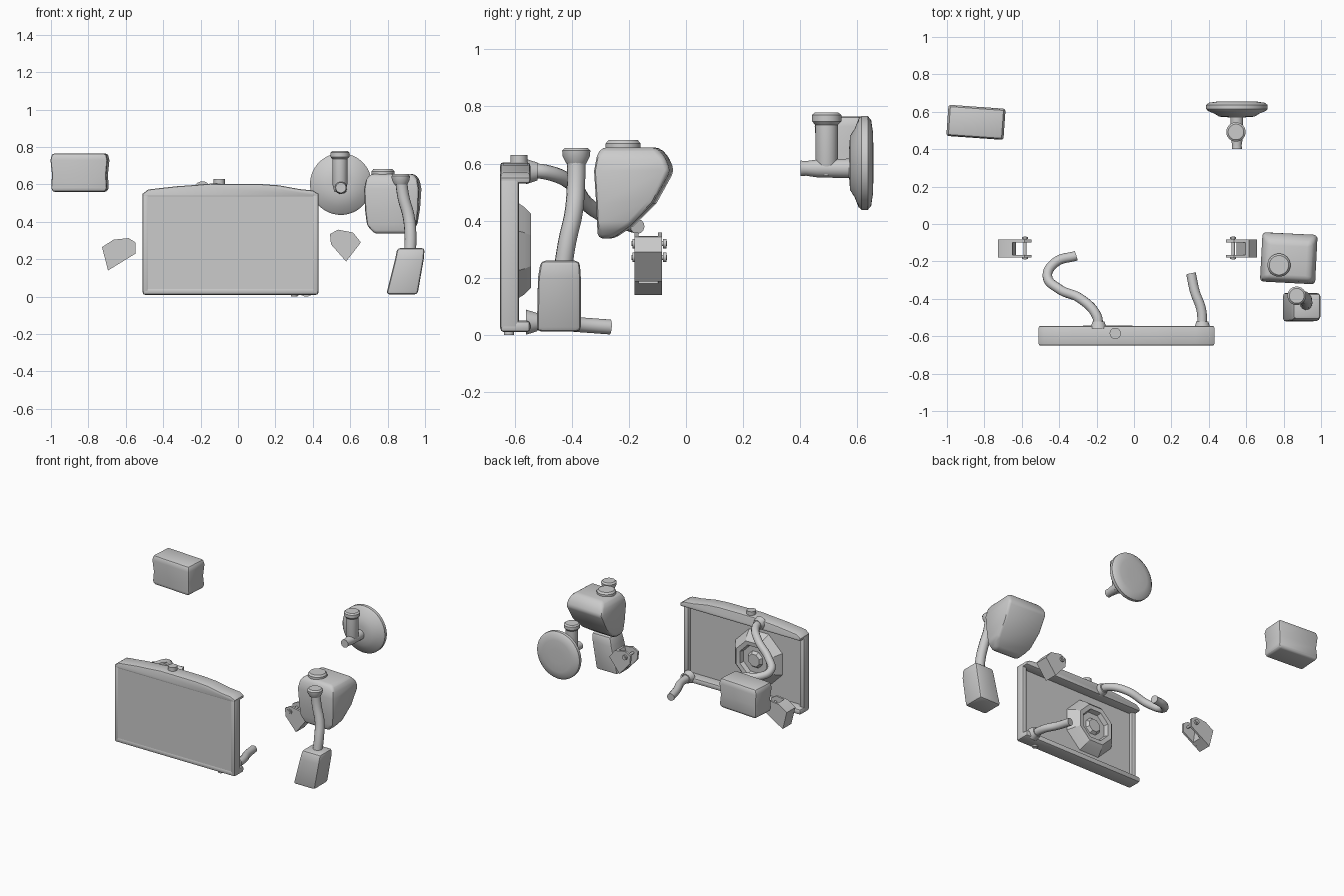
import bpy, bmesh, math
from mathutils import Vector, Matrix


def finish(bm, name, bevel=0, segs=2, angle=35, bevel_min=25):
    bmesh.ops.recalc_face_normals(bm, faces=bm.faces)
    if bevel:
        edges = [e for e in bm.edges if e.calc_face_angle(0) > math.radians(bevel_min)]
        bmesh.ops.bevel(bm, geom=edges, offset=bevel, segments=segs, profile=0.5, affect='EDGES')
    me = bpy.data.meshes.new(name)
    bm.to_mesh(me)
    bm.free()
    ob = bpy.data.objects.new(name, me)
    bpy.context.collection.objects.link(ob)
    bpy.ops.object.select_all(action='DESELECT')
    ob.select_set(True)
    bpy.context.view_layer.objects.active = ob
    bpy.ops.object.shade_smooth_by_angle(angle=math.radians(angle))
    return ob


def skin(name, rings, bevel=0, **kw):
    """Closed skin over a list of equal-length point rings."""
    bm = bmesh.new()
    vs = [[bm.verts.new(p) for p in r] for r in rings]
    n = len(vs[0])
    for a, b in zip(vs, vs[1:]):
        for i in range(n):
            j = (i + 1) % n
            bm.faces.new((a[i], a[j], b[j], b[i]))
    bm.faces.new(vs[0])
    bm.faces.new(vs[-1])
    return finish(bm, name, bevel, **kw)


def prism(name, pts, y0, y1, bevel=0, **kw):
    """(x, z) profile extruded along y."""
    return skin(name, [[(x, y, z) for x, z in pts] for y in (y0, y1)], bevel, **kw)


def loft(name, rings, bevel=0, turn=0, **kw):
    """Stack of rectangles (z, x0, x1, y0, y1), turned about its own centre."""
    cx = (rings[0][1] + rings[0][2]) / 2
    cy = (rings[0][3] + rings[0][4]) / 2
    c = Vector((cx, cy, 0))
    rot = Matrix.Rotation(math.radians(turn), 3, 'Z')
    pts = [[c + rot @ (Vector(p) - c) for p in
            ((a, e, z), (b, e, z), (b, f, z), (a, f, z))] for z, a, b, e, f in rings]
    return skin(name, pts, bevel, **kw)


def lathe(name, prof, loc, axis='Z', n=32, **kw):
    """(radius, height) profile turned about an axis through loc."""
    rings = []
    for r, h in prof:
        ring = []
        for i in range(n):
            t = 2 * math.pi * (i + 0.5) / n
            c, s = r * math.cos(t), r * math.sin(t)
            ring.append(Vector(loc) + Vector((c, s, h) if axis == 'Z' else (c, h, s)))
        rings.append(ring)
    return skin(name, rings, **kw)


def tube(name, pts, r):
    cu = bpy.data.curves.new(name, 'CURVE')
    cu.dimensions = '3D'
    cu.bevel_depth = r
    cu.bevel_resolution = 4
    cu.use_fill_caps = True
    sp = cu.splines.new('BEZIER')
    sp.resolution_u = 8
    sp.bezier_points.add(len(pts) - 1)
    for b, p in zip(sp.bezier_points, pts):
        b.co = p
        b.handle_left_type = b.handle_right_type = 'AUTO'
    sp.use_smooth = True
    ob = bpy.data.objects.new(name, cu)
    bpy.context.collection.objects.link(ob)
    return ob


# Radiator: thin core, side posts, deeper tanks at top and bottom
loft("radiator_core", [(0.03, -0.49, 0.41, -0.648, -0.612), (0.56, -0.49, 0.41, -0.648, -0.612)])
for side, x in (("left", -0.51), ("right", 0.395)):
    loft("radiator_post_" + side, [(0.02, x, x + 0.035, -0.65, -0.585),
                                   (0.55, x, x + 0.035, -0.65, -0.585)], 0.01)
prism("radiator_top_tank", [(-0.51, 0.53), (-0.51, 0.55), (-0.48, 0.573), (-0.33, 0.59), (-0.23, 0.597),
                            (-0.15, 0.604), (0.12, 0.602), (0.22, 0.595), (0.33, 0.575), (0.40, 0.568),
                            (0.43, 0.55), (0.43, 0.53)], -0.65, -0.545, 0.01, bevel_min=60)
loft("radiator_bottom_tank", [(0.01, -0.51, 0.43, -0.65, -0.545), (0.05, -0.51, 0.43, -0.65, -0.545)], 0.013)
lathe("radiator_cap", [(0.03, 0.59), (0.03, 0.63)], (-0.10, -0.585, 0))
lathe("drain_peg", [(0.018, 0), (0.018, 0.02)], (0.30, -0.62, 0), n=12)

# Octagonal fan shroud on the back of the core
lathe("fan_shroud", [(0.20, -0.615), (0.165, -0.565), (0.14, -0.542), (0.11, -0.545), (0.10, -0.575),
                     (0.06, -0.575), (0.045, -0.555)], (-0.14, 0, 0.295), 'Y', n=8, angle=20)

# Hoses with collars
tube("upper_hose", [(-0.19, -0.555, 0.575), (-0.20, -0.49, 0.57), (-0.285, -0.40, 0.53), (-0.40, -0.348, 0.46),
                    (-0.463, -0.28, 0.415), (-0.42, -0.205, 0.39), (-0.31, -0.17, 0.38)], 0.026)
tube("lower_hose", [(0.365, -0.555, 0.045), (0.36, -0.46, 0.042), (0.325, -0.36, 0.035), (0.305, -0.265, 0.028)], 0.026)
for name, x, z in (("upper_collar", -0.19, 0.572), ("lower_collar", 0.365, 0.045)):
    lathe(name, [(0.045, -0.56), (0.032, -0.52)], (x, 0, z), 'Y', n=16)

# Battery: slightly waisted box with an overhanging lid
loft("battery", [(0.56, -0.985, -0.705, 0.465, 0.62), (0.58, -0.995, -0.695, 0.463, 0.627),
                 (0.65, -0.99, -0.70, 0.466, 0.622), (0.73, -0.998, -0.692, 0.46, 0.627),
                 (0.765, -0.99, -0.70, 0.465, 0.62)], 0.012, turn=-4)

# Brake booster drum, master cylinder and fluid reservoir
lathe("brake_booster", [(0.05, 0.656), (0.11, 0.654), (0.15, 0.648), (0.165, 0.636), (0.165, 0.615),
                        (0.155, 0.604), (0.12, 0.59), (0.095, 0.574), (0.04, 0.57)],
      (0.55, 0, 0.602), 'Y', n=40)
lathe("master_cylinder", [(0.035, 0.58), (0.032, 0.46), (0.026, 0.42), (0.028, 0.40)],
      (0.55, 0, 0.583), 'Y', n=16)
lathe("fluid_reservoir", [(0.03, 0.56), (0.04, 0.60), (0.04, 0.735), (0.052, 0.748), (0.052, 0.77), (0.042, 0.778)],
      (0.545, 0.492, 0), n=20)

# Coolant tank with undercut rear and filler cap
loft("coolant_tank", [(0.337, 0.73, 0.92, -0.305, -0.255), (0.38, 0.69, 0.955, -0.305, -0.19),
                      (0.46, 0.68, 0.965, -0.308, -0.11), (0.575, 0.675, 0.97, -0.315, -0.047),
                      (0.63, 0.685, 0.96, -0.305, -0.07), (0.657, 0.71, 0.935, -0.29, -0.10)],
     0.018, turn=-3, angle=40)
lathe("coolant_cap", [(0.062, 0.64), (0.062, 0.67), (0.052, 0.682)], (0.775, -0.22, 0), n=20)

# Washer bottle: slanted tank, bent filler neck, cap
loft("washer_bottle", [(0.012, 0.793, 0.96, -0.522, -0.368), (0.20, 0.84, 0.993, -0.518, -0.368),
                       (0.26, 0.852, 0.998, -0.508, -0.372)], 0.016)
tube("washer_neck", [(0.92, -0.43, 0.24), (0.922, -0.415, 0.33), (0.912, -0.393, 0.43),
                     (0.885, -0.385, 0.53), (0.87, -0.384, 0.635)], 0.032)
lathe("washer_cap", [(0.035, 0.60), (0.048, 0.625), (0.05, 0.645), (0.04, 0.655)], (0.87, -0.384, 0), n=20)


# Hinge brackets: two cheek plates, a solid outer wedge and cross pins
def bracket(side, plate, wedge, pin):
    for tag, y in (("front", -0.18), ("rear", -0.098)):
        prism(f"bracket_plate_{tag}_{side}", plate, y, y + 0.014)
    prism("bracket_wedge_" + side, wedge, -0.17, -0.09)
    px, pz = pin
    lathe("bracket_pin_" + side, [(0.009, -0.19), (0.009, -0.066)], (px, 0, pz), 'Y', n=12)
    for tag, y in (("front", -0.187), ("rear", -0.081)):
        lathe(f"bracket_washer_{tag}_{side}", [(0.017, y), (0.017, y + 0.012)], (px, 0, pz), 'Y', n=12)


bracket("left", [(-0.727, 0.265), (-0.695, 0.14), (-0.548, 0.23), (-0.548, 0.29), (-0.585, 0.313), (-0.665, 0.305)],
        [(-0.727, 0.265), (-0.695, 0.14), (-0.63, 0.18), (-0.65, 0.306), (-0.665, 0.305)], (-0.583, 0.272))
bracket("right", [(0.492, 0.335), (0.497, 0.28), (0.578, 0.188), (0.657, 0.29), (0.615, 0.343), (0.535, 0.358)],
        [(0.547, 0.225), (0.578, 0.188), (0.657, 0.29), (0.615, 0.343), (0.595, 0.346)], (0.53, 0.32))
